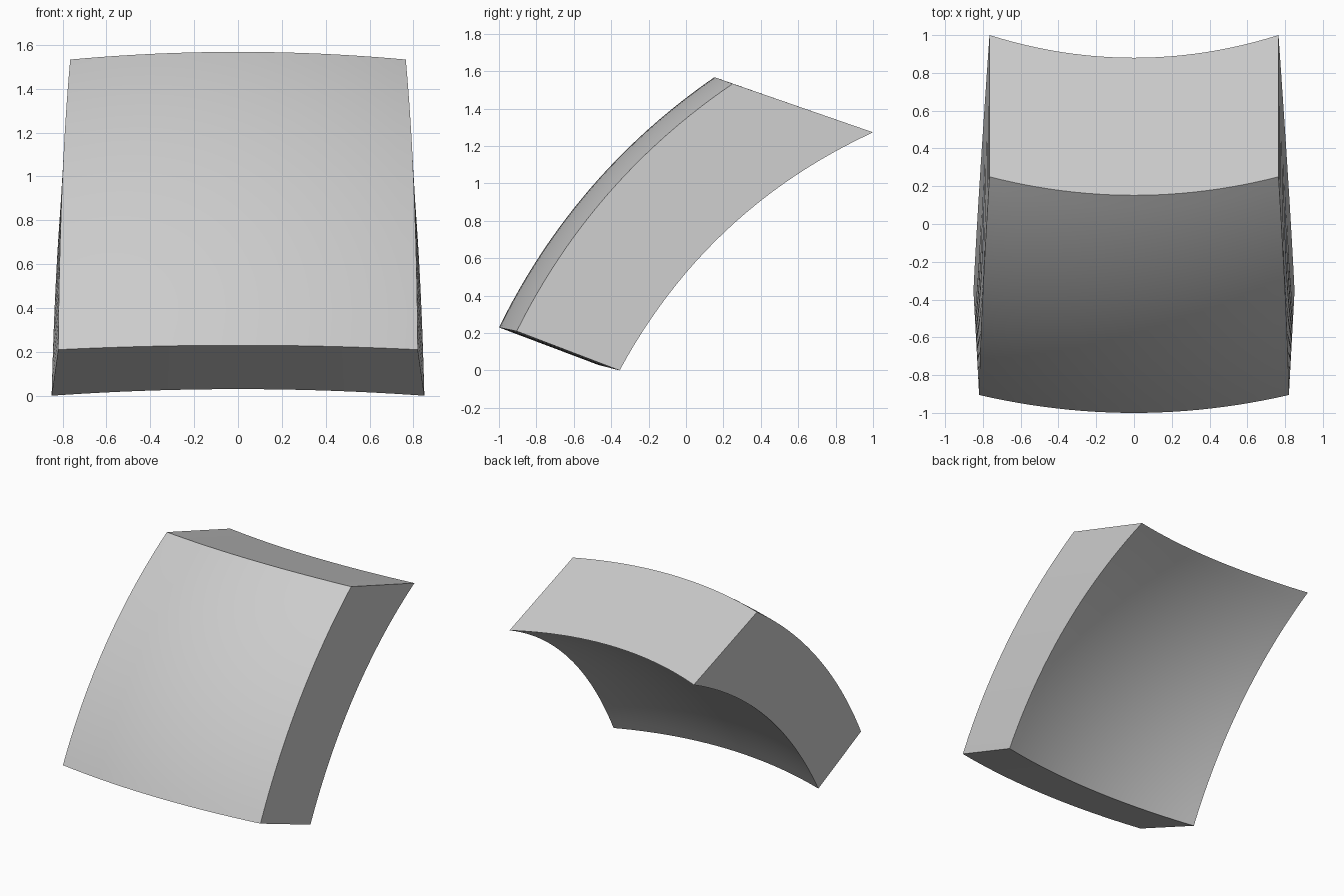
import bpy
import bmesh
from mathutils import Vector

cube = bpy.data.objects.get("Cube")
if cube:
    bpy.data.objects.remove(cube, do_unlink=True)

STEPS = 24

# Each skin: bottom corner, top corner, crown offset at each end, and arch rise
outer = dict(low=Vector((0.82, -0.905, 0.21)), high=Vector((0.765, 0.25, 1.533)),
             crown_low=Vector((0, 0.095, -0.02)), crown_high=Vector((0, 0.098, -0.035)),
             rise=0.115)
inner = dict(low=Vector((0.85, -0.355, 0)), high=Vector((0.765, 1, 1.273)),
             crown_low=Vector((0, 0.115, -0.03)), crown_high=Vector((0, 0.12, -0.04)),
             rise=0.155)
SIDE_BULGE = 0.01


def skin_point(skin, s, t):
    """Point on a doubly curved skin: s runs across (-1..1), t runs upward (0..1)."""
    arch = 4 * t * (1 - t)
    edge = skin["low"].lerp(skin["high"], t)
    chord = skin["high"] - skin["low"]
    normal = Vector((0, -chord.z, chord.y)).normalized()
    edge += normal * skin["rise"] * arch
    edge.x = (edge.x + SIDE_BULGE * arch) * s
    crown = skin["crown_low"].lerp(skin["crown_high"], t)
    return edge - crown * (1 - s * s)


def skin_grid(bm, skin):
    return [[bm.verts.new(skin_point(skin, 2 * i / STEPS - 1, j / STEPS))
             for i in range(STEPS + 1)] for j in range(STEPS + 1)]


def bridge(bm, row_a, row_b):
    for i in range(len(row_a) - 1):
        bm.faces.new((row_a[i], row_a[i + 1], row_b[i + 1], row_b[i]))


bm = bmesh.new()
front = skin_grid(bm, outer)
back = skin_grid(bm, inner)

# Curved front and back skins
for grid in (front, back):
    for j in range(STEPS):
        bridge(bm, grid[j], grid[j + 1])

# Bottom, top and side walls
for end in (0, -1):
    bridge(bm, front[end], back[end])
    bridge(bm, [row[end] for row in front], [row[end] for row in back])

bmesh.ops.recalc_face_normals(bm, faces=bm.faces)
mesh = bpy.data.meshes.new("curved_block")
bm.to_mesh(mesh)
bm.free()

block = bpy.data.objects.new("curved_block", mesh)
bpy.context.collection.objects.link(block)
bpy.ops.object.select_all(action="DESELECT")
block.select_set(True)
bpy.context.view_layer.objects.active = block
bpy.ops.object.shade_smooth_by_angle()
